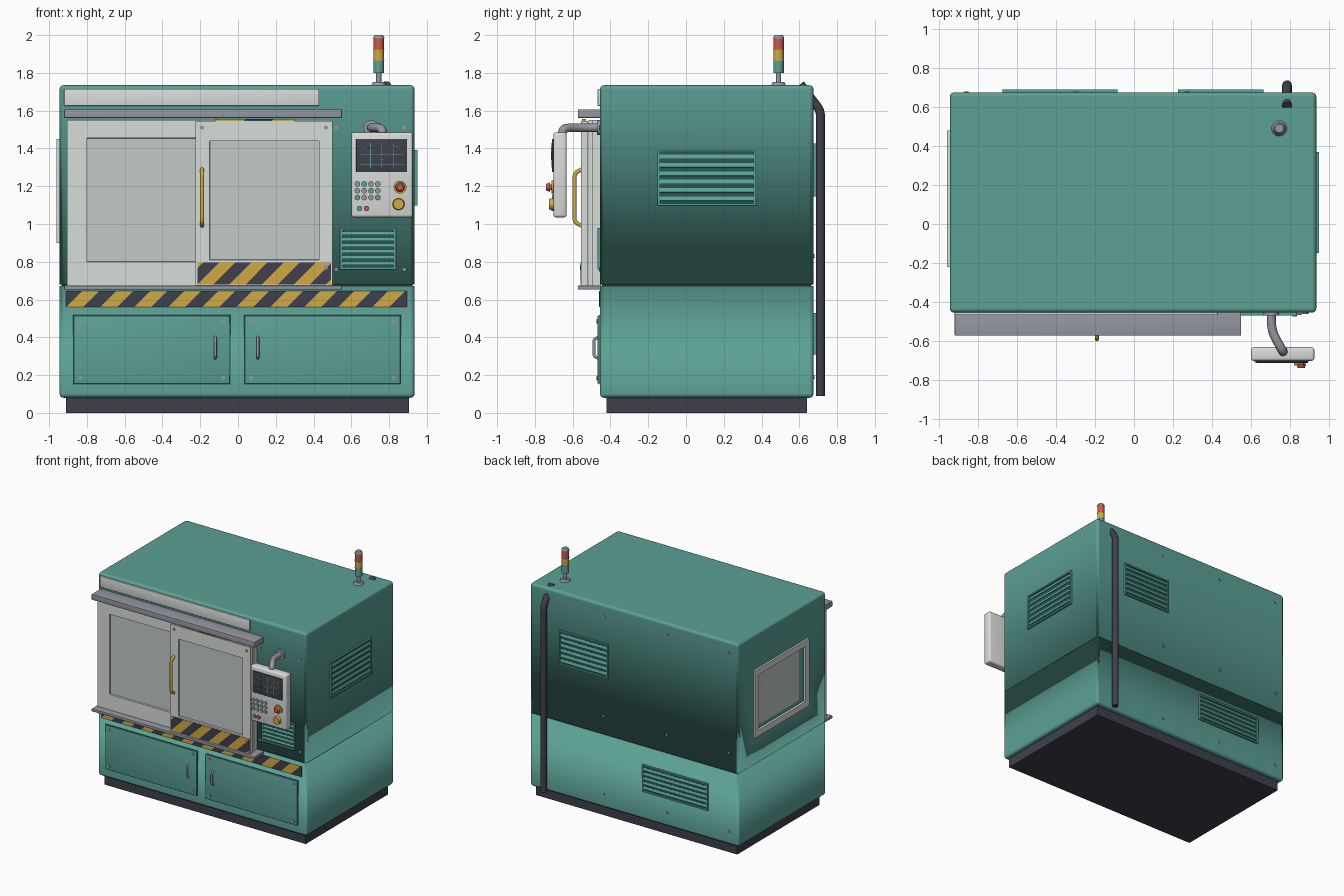
import bpy, bmesh, math
from mathutils import Vector, Matrix

if "Cube" in bpy.data.objects:
    bpy.data.objects.remove(bpy.data.objects["Cube"])


def material(name, code):
    rgb = [(int(code[i:i + 2], 16) / 255) ** 2.2 for i in (0, 2, 4)] + [1]
    m = bpy.data.materials.new(name)
    m.use_nodes = True
    m.diffuse_color = rgb
    bsdf = m.node_tree.nodes["Principled BSDF"]
    bsdf.inputs["Base Color"].default_value = rgb
    bsdf.inputs["Roughness"].default_value = 0.6
    return m


TEAL = material("teal paint", "5C9F94")
SHADE = material("dark teal", "2C5751")
WHITE = material("off white", "D8DCD9")
PANE = material("pane grey", "C0C8C6")
DARK = material("charcoal", "41424D")
METAL = material("grey metal", "9497A1")
YELLOW = material("safety yellow", "D0A843")
RED = material("signal red", "CC5A4B")


def finish(name, bm, mats, loc=(0, 0, 0), turn=0):
    me = bpy.data.meshes.new(name)
    bmesh.ops.recalc_face_normals(bm, faces=bm.faces)
    bm.to_mesh(me)
    bm.free()
    for m in mats:
        me.materials.append(m)
    ob = bpy.data.objects.new(name, me)
    ob.location = loc
    ob.rotation_euler.z = math.radians(turn)
    bpy.context.collection.objects.link(ob)
    return ob


def add_box(bm, x0, x1, y0, y1, z0, z1, idx=0, tilt=0):
    mid = Vector(((x0 + x1) / 2, (y0 + y1) / 2, (z0 + z1) / 2))
    mat = (Matrix.Translation(mid) @ Matrix.Rotation(tilt, 4, 'X')
           @ Matrix.Diagonal((x1 - x0, y1 - y0, z1 - z0, 1)))
    verts = bmesh.ops.create_cube(bm, size=1, matrix=mat)["verts"]
    for f in {f for v in verts for f in v.link_faces}:
        f.material_index = idx


def round_edges(bm, r, skip_z=None):
    edges = [e for e in bm.edges if skip_z is None
             or any(abs(v.co.z - skip_z) > 0.001 for v in e.verts)]
    bmesh.ops.bevel(bm, geom=edges, offset=r, segments=3, profile=0.5, affect='EDGES')


def recess(bm, normal, a0, a1, z0, z1, depth):
    """Cut a sunken rectangle into the main face along a direction."""
    n = Vector(normal)
    face = max((f for f in bm.faces if f.normal.dot(n) > 0.99), key=lambda f: f.calc_area())
    bmesh.ops.inset_individual(bm, faces=[face], thickness=0.005)
    axis = 0 if abs(n.y) > 0.5 else 1
    mid = face.calc_center_median()
    for v in face.verts:
        v.co[axis] = a0 if v.co[axis] < mid[axis] else a1
        v.co.z = z0 if v.co.z < mid.z else z1
    bmesh.ops.inset_individual(bm, faces=[face], thickness=0.002, depth=-depth)
    face.material_index = 1


def box(name, x0, x1, y0, y1, z0, z1, mat, r=0.0):
    bm = bmesh.new()
    add_box(bm, x0, x1, y0, y1, z0, z1)
    if r:
        round_edges(bm, r)
    return finish(name, bm, [mat])


def cyl(name, pos, r, depth, mat, axis=(0, 0, 1), r2=None, seg=24):
    """Cylinder that starts at pos and grows along the axis."""
    bm = bmesh.new()
    bmesh.ops.create_cone(bm, cap_ends=True, segments=seg, radius1=r,
                          radius2=r if r2 is None else r2, depth=depth)
    bmesh.ops.translate(bm, verts=bm.verts, vec=(0, 0, depth / 2))
    bm.transform(Matrix.Translation(pos) @ Vector(axis).to_track_quat('Z', 'Y').to_matrix().to_4x4())
    return finish(name, bm, [mat])


def tube(name, pts, r, mat, fillet=0.03):
    """Swept pipe with rounded corners."""
    pts = [Vector(p) for p in pts]
    path = [pts[0]]
    for a, b, c in zip(pts, pts[1:], pts[2:]):
        p = b + (a - b).normalized() * min(fillet, (a - b).length / 2)
        q = b + (c - b).normalized() * min(fillet, (c - b).length / 2)
        path += [p.lerp(b, t).lerp(b.lerp(q, t), t) for t in (0, .25, .5, .75, 1)]
    path.append(pts[-1])
    cu = bpy.data.curves.new(name, 'CURVE')
    cu.dimensions = '3D'
    cu.bevel_depth = r
    cu.bevel_resolution = 3
    cu.use_fill_caps = True
    sp = cu.splines.new('POLY')
    sp.points.add(len(path) - 1)
    for sp_pt, p in zip(sp.points, path):
        sp_pt.co = (*p, 1)
    cu.materials.append(mat)
    ob = bpy.data.objects.new(name, cu)
    bpy.context.collection.objects.link(ob)
    return ob


def add_ring(bm, w, h, t, y0, y1, idx=0):
    for s in (-1, 1):
        x, z = s * (w - t) / 2, s * (h - t) / 2
        add_box(bm, x - t / 2, x + t / 2, y0, y1, -h / 2, h / 2, idx)
        add_box(bm, -w / 2 + t, w / 2 - t, y0, y1, z - t / 2, z + t / 2, idx)


def vent(name, loc, w, h, n, turn=0):
    bm = bmesh.new()
    add_ring(bm, w, h, 0.012, -0.014, 0.005)
    add_box(bm, -w / 2 + .01, w / 2 - .01, -0.003, 0.004, -h / 2 + .01, h / 2 - .01, 1)
    step = (h - 0.03) / n
    for i in range(n):
        z = -h / 2 + 0.015 + (i + 0.5) * step
        add_box(bm, -w / 2 + .01, w / 2 - .01, -0.01, -0.006, z - step * .27, z + step * .27, 0, -0.35)
    finish(name, bm, [TEAL, SHADE], loc, turn)


def hazard(name, x0, x1, y0, y1, z0, z1, period):
    bm = bmesh.new()
    add_box(bm, x0, x1, y0, y1, z0, z1)
    half = period / 2
    n = Vector((1, 0, -1)).normalized()
    for k in range(-10, int((x1 - x0) / half) + 2):
        bmesh.ops.bisect_plane(bm, geom=bm.verts[:] + bm.edges[:] + bm.faces[:],
                               plane_co=(x0 + k * half, 0, z0), plane_no=n)
    for f in bm.faces:
        c = f.calc_center_median()
        f.material_index = math.floor(((c.x - x0) - (c.z - z0)) / half) % 2
    finish(name, bm, [YELLOW, DARK])


def screws(name, points, axis):
    for i, p in enumerate(points):
        cyl(f"{name}_{i + 1}", p, 0.011, 0.008, METAL, axis, seg=12)


FRONT = (0, -1, 0)

# Cabinet: plinth, lower body, seam and upper body with a side window opening
box("plinth", -0.91, 0.905, -0.42, 0.64, 0, 0.09, DARK)
box("seam_core", -0.935, 0.925, -0.445, 0.665, 0.6, 0.75, SHADE)
for name, z0, z1, seam in (("lower_body", 0.08, 0.672, 0.672), ("upper_body", 0.679, 1.735, 0.679)):
    bm = bmesh.new()
    add_box(bm, -0.945, 0.935, -0.455, 0.675, z0, z1)
    round_edges(bm, 0.022, seam)
    bm.normal_update()
    if name == "upper_body":
        recess(bm, (-1, 0, 0), -0.18, 0.43, 0.94, 1.41, 0.05)
    finish(name, bm, [TEAL, PANE]).modifiers.new("soft_normals", 'WEIGHTED_NORMAL')
bpy.data.objects["seam_core"].scale.x = 0.999
bm = bmesh.new()
add_ring(bm, 0.70, 0.55, 0.05, -0.015, 0.005)
finish("side_window_frame", bm, [WHITE], (-0.945, 0.13, 1.175), -90)

# Front doors with sunken panes, rails and header
for name, b, w in (("fixed_door", (-0.905, -0.2, -0.515, -0.45, 0.675, 1.55), (-0.80, -0.215, 0.80, 1.455)),
                   ("sliding_door", (-0.225, 0.5, -0.555, -0.52, 0.675, 1.545), (-0.15, 0.43, 0.81, 1.44))):
    bm = bmesh.new()
    add_box(bm, *b)
    bm.normal_update()
    recess(bm, FRONT, *w, 0.014)
    finish(name, bm, [WHITE, PANE])
box("door_jamb", -0.21, 0.49, -0.495, -0.45, 0.675, 1.55, WHITE)
box("header_panel", -0.92, 0.43, -0.468, -0.45, 1.625, 1.715, WHITE, 0.004)
box("upper_rail", -0.92, 0.55, -0.572, -0.45, 1.562, 1.607, METAL, 0.003)
box("lower_rail", -0.92, 0.55, -0.572, -0.45, 0.652, 0.674, METAL, 0.003)
hazard("door_top_stripe", -0.12, 0.3, -0.55, -0.53, 1.546, 1.556, 0.3)
hazard("door_hazard_plate", -0.215, 0.492, -0.559, -0.552, 0.68, 0.797, 0.17)
hazard("body_hazard_strip", -0.91, 0.895, -0.461, -0.452, 0.56, 0.645, 0.18)
tube("door_handle", [(-0.19, -0.55, 1.29), (-0.19, -0.59, 1.27), (-0.19, -0.59, 1.01),
                     (-0.19, -0.55, 0.99)], 0.011, YELLOW, 0.02)
screws("door_screw", [(x, -0.553, z) for x, z in ((-0.19, 1.51), (0.465, 1.51), (0.465, 0.77))], FRONT)
screws("front_screw", [(x, -0.453, z) for x in (0.52, 0.88) for z in (0.76, 1.51)], FRONT)

# Lower cupboards
for side, x0, hx in (("right", -0.87, -0.12), ("left", 0.035, 0.105)):
    box(f"{side}_cupboard_shadow", x0 - 0.004, x0 + 0.829, -0.457, -0.45, 0.151, 0.519, SHADE)
    box(f"{side}_cupboard_door", x0, x0 + 0.825, -0.468, -0.45, 0.155, 0.515, TEAL, 0.003)
    tube(f"{side}_cupboard_handle", [(hx, -0.465, 0.40), (hx, -0.487, 0.39), (hx, -0.487, 0.30),
                                     (hx, -0.465, 0.29)], 0.008, METAL, 0.01)
    far = x0 + 0.035 if side == "right" else x0 + 0.79
    near = x0 + 0.79 if side == "right" else x0 + 0.035
    screws(f"{side}_cupboard_screw", [(far, -0.466, 0.185), (far, -0.466, 0.485), (near, -0.466, 0.485),
                                      (near, -0.466, 0.185)], FRONT)

# Vents
vent("front_vent", (0.688, -0.455, 0.87), 0.295, 0.22, 6)
vent("side_vent", (0.935, 0.11, 1.245), 0.52, 0.295, 6, 90)
vent("back_upper_vent", (0.445, 0.675, 1.285), 0.44, 0.28, 6, 180)
vent("back_lower_vent", (-0.38, 0.675, 0.42), 0.59, 0.22, 5, 180)
screws("back_screw", [(x, 0.673, z) for x in (0.27, -0.30, -0.86) for z in (0.19, 0.83, 1.64)], (0, 1, 0))

# Control pendant on a bent arm
cyl("arm_flange", (0.705, -0.45, 1.51), 0.04, 0.02, METAL, FRONT)
tube("pendant_arm", [(0.705, -0.45, 1.51), (0.705, -0.55, 1.51), (0.765, -0.655, 1.51),
                     (0.765, -0.655, 1.46)], 0.023, METAL, 0.05)
box("pendant_case", 0.6, 0.925, -0.702, -0.632, 1.035, 1.485, WHITE, 0.014)
box("screen", 0.625, 0.895, -0.71, -0.70, 1.275, 1.45, DARK, 0.003)
tube("screen_trace", [(0.65 + 0.22 * t / 24, -0.711, 1.375 + 0.035 * math.sin(t / 24 * 9.4))
                      for t in range(25)], 0.0025, PANE, 0.002)
for i, z in enumerate((1.315, 1.365)):
    box(f"screen_line_{i + 1}", 0.645, 0.875, -0.712, -0.709, z, z + 0.003, TEAL)
for i, x in enumerate((0.70, 0.76, 0.82)):
    box(f"screen_column_{i + 1}", x, x + 0.003, -0.712, -0.709, 1.30, 1.43, TEAL)
for row in range(3):
    for col in range(4):
        cyl(f"key_{row + 1}_{col + 1}", (0.632 + col * 0.036, -0.70, 1.14 + row * 0.036), 0.015, 0.01,
            TEAL if (row + col) % 3 == 0 else METAL, FRONT, seg=12)
cyl("stop_ring", (0.858, -0.70, 1.195), 0.034, 0.012, YELLOW, FRONT)
cyl("stop_stem", (0.858, -0.71, 1.195), 0.014, 0.015, RED, FRONT)
cyl("stop_button", (0.858, -0.72, 1.195), 0.025, 0.02, RED, FRONT, 0.017)
cyl("dial", (0.85, -0.70, 1.105), 0.032, 0.025, YELLOW, FRONT, 0.028)
cyl("start_button", (0.643, -0.70, 1.082), 0.014, 0.012, TEAL, FRONT)
cyl("cancel_button", (0.68, -0.70, 1.082), 0.014, 0.012, RED, FRONT)

# Signal tower
TX, TY = 0.745, 0.49
cyl("tower_base", (TX, TY, 1.73), 0.042, 0.022, METAL, r2=0.03)
cyl("tower_stem", (TX, TY, 1.74), 0.014, 0.065, METAL)
for name, z, h, mat in (("green_lamp", 1.80, 0.062, TEAL), ("yellow_lamp", 1.865, 0.055, YELLOW),
                        ("red_lamp", 1.923, 0.06, RED)):
    cyl(name, (TX, TY, z), 0.028, h, mat)
    cyl(name + "_ring", (TX, TY, z + h), 0.030, 0.004, METAL)
cyl("tower_cap", (TX, TY, 1.985), 0.03, 0.015, METAL, r2=0.022)

# Rear conduit
tube("rear_conduit", [(0.785, 0.605, 1.74), (0.785, 0.712, 1.6), (0.785, 0.712, 0.09)], 0.025, DARK)

# Smooth round parts, keep edges sharp
bpy.ops.object.select_all(action='DESELECT')
for ob in bpy.context.collection.objects:
    if ob.type == 'MESH':
        ob.select_set(True)
        bpy.context.view_layer.objects.active = ob
bpy.ops.object.shade_smooth_by_angle(angle=math.radians(35))
